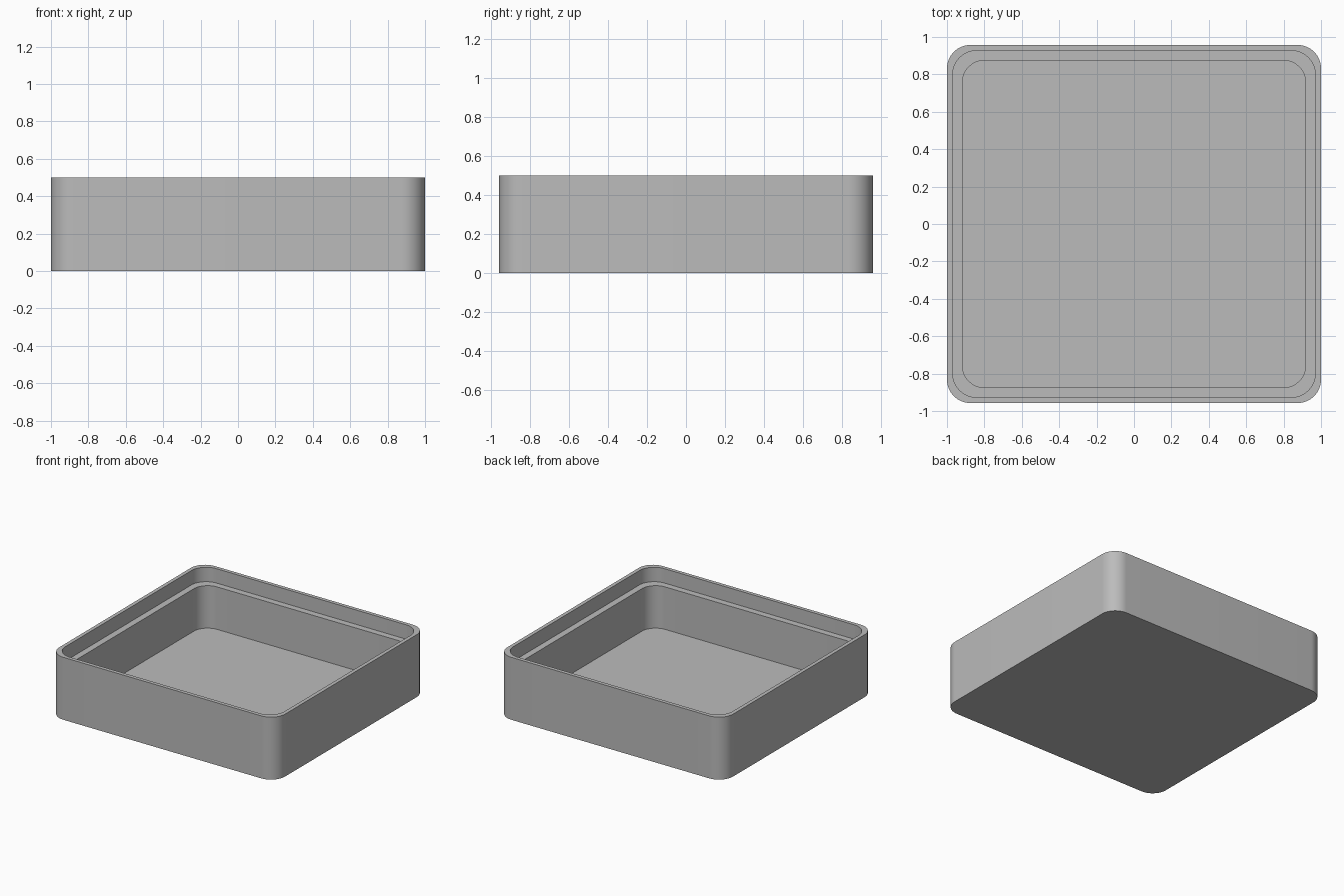
import bpy
import bmesh
from math import cos, sin, pi

cube = bpy.data.objects.get("Cube")
if cube:
    bpy.data.objects.remove(cube, do_unlink=True)

HEIGHT, LEDGE_Z, FLOOR_Z = 0.50, 0.385, 0.045
CORNER_STEPS = 16

grey = bpy.data.materials.new("plain grey")
grey.use_nodes = True
colour = (0.5, 0.5, 0.5, 1)
grey.diffuse_color = colour
grey.node_tree.nodes["Principled BSDF"].inputs["Base Color"].default_value = colour


def ring(bm, half_x, half_y, radius, z):
    """Rounded rectangle of vertices, counter-clockwise from the +x side."""
    verts = []
    for i, (sx, sy) in enumerate(((1, 1), (-1, 1), (-1, -1), (1, -1))):
        for k in range(CORNER_STEPS + 1):
            a = (i + k / CORNER_STEPS) * pi / 2
            verts.append(bm.verts.new((sx * (half_x - radius) + radius * cos(a),
                                       sy * (half_y - radius) + radius * sin(a), z)))
    return verts


outer = (1.0, 0.957, 0.125)
lip = (0.97, 0.927, 0.13)
inner = (0.918, 0.875, 0.12)

# Tray: outer wall, rim, lid recess, ledge, inner wall and floor
bm = bmesh.new()
rings = [ring(bm, *shape, z) for shape, z in (
    (outer, 0), (outer, HEIGHT), (lip, HEIGHT),
    (lip, LEDGE_Z), (inner, LEDGE_Z), (inner, FLOOR_Z))]
for low, high in zip(rings, rings[1:]):
    for i in range(len(low)):
        j = (i + 1) % len(low)
        bm.faces.new((low[i], low[j], high[j], high[i]))
bm.faces.new(rings[0][::-1])
bm.faces.new(rings[-1])
bmesh.ops.recalc_face_normals(bm, faces=bm.faces)

mesh = bpy.data.meshes.new("tray")
bm.to_mesh(mesh)
bm.free()
mesh.materials.append(grey)
tray = bpy.data.objects.new("tray", mesh)
bpy.context.collection.objects.link(tray)

# Smooth the rounded corners, keep the rims sharp
bpy.ops.object.select_all(action="DESELECT")
tray.select_set(True)
bpy.context.view_layer.objects.active = tray
bpy.ops.object.shade_smooth_by_angle(angle=pi / 6)
